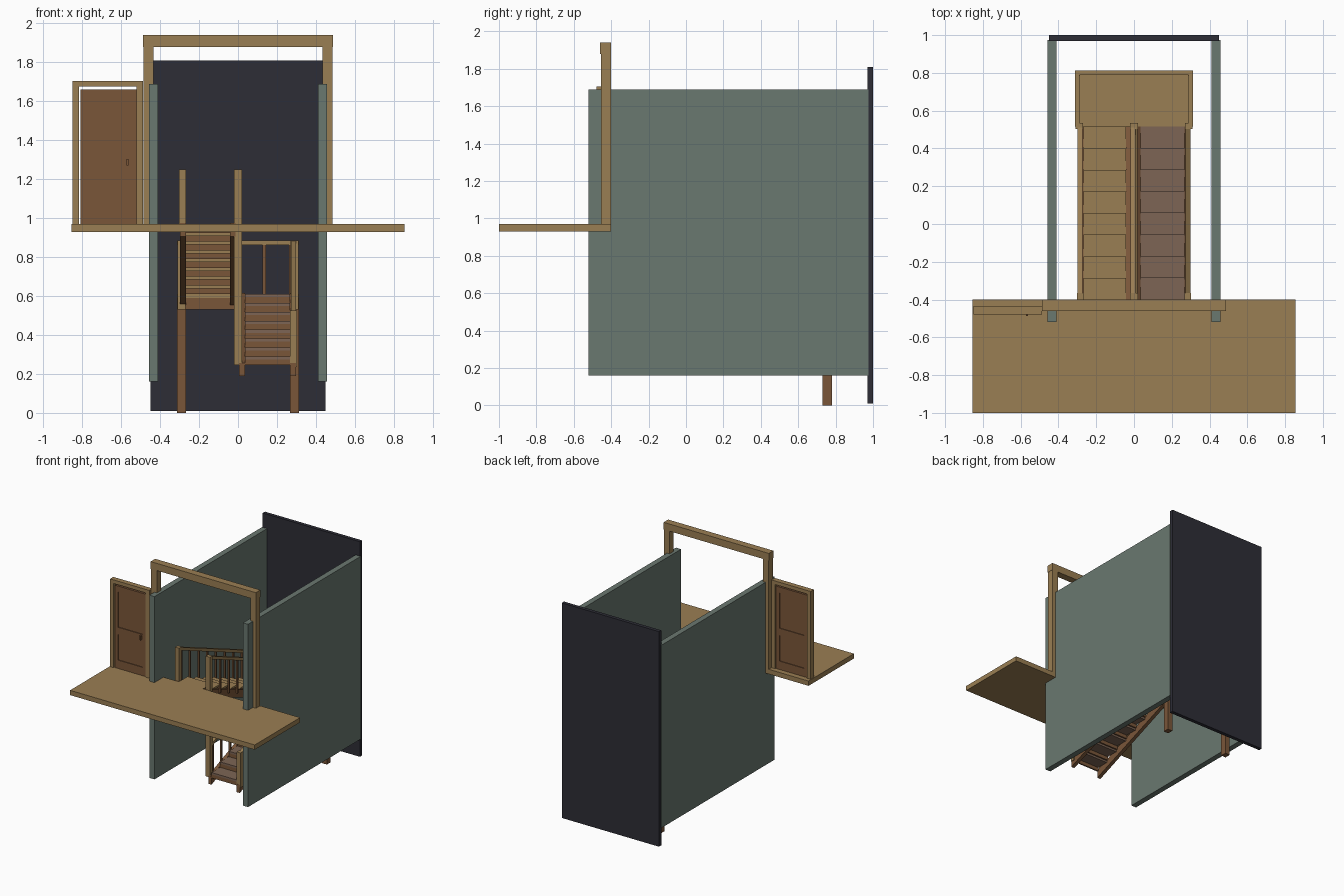
import bpy, bmesh
from mathutils import Vector

old = bpy.data.objects.get("Cube")
if old:
    bpy.data.objects.remove(old, do_unlink=True)


def material(name, hexcode):
    rgb = [int(hexcode[i:i + 2], 16) / 255 for i in (0, 2, 4)]
    col = [((c + 0.055) / 1.055) ** 2.4 for c in rgb] + [1]
    m = bpy.data.materials.new(name)
    m.use_nodes = True
    m.diffuse_color = col
    m.node_tree.nodes["Principled BSDF"].inputs["Base Color"].default_value = col
    return m


TAN = material("light_wood", "9a7e53")
BROWN = material("brown_wood", "7a5639")
TAUPE = material("taupe_tread", "7d6555")
GREEN = material("grey_green_wall", "6a7870")
DARK = material("dark_slate", "2d2d36")


def finish(bm, name, mat):
    bmesh.ops.recalc_face_normals(bm, faces=bm.faces)
    me = bpy.data.meshes.new(name)
    bm.to_mesh(me)
    bm.free()
    me.materials.append(mat)
    ob = bpy.data.objects.new(name, me)
    bpy.context.scene.collection.objects.link(ob)
    return ob


def box(name, mat, x, y, z):
    """Box from (min, max) ranges on each axis."""
    bm = bmesh.new()
    bmesh.ops.create_cube(bm, size=1)
    for v in bm.verts:
        v.co = Vector([(r[0] + r[1]) / 2 + c * (r[1] - r[0])
                       for r, c in zip((x, y, z), v.co)])
    return finish(bm, name, mat)


def slope(name, mat, x, start, end, depth):
    """Sloping beam with upright ends; start and end are (y, top z)."""
    bm = bmesh.new()
    pts = [start, end, (end[0], end[1] - depth), (start[0], start[1] - depth)]
    face = bm.faces.new([bm.verts.new((x[0], y, z)) for y, z in pts])
    ext = bmesh.ops.extrude_face_region(bm, geom=[face])["geom"]
    for v in ext:
        if isinstance(v, bmesh.types.BMVert):
            v.co.x = x[1]
    return finish(bm, name, mat)


def around(c, half):
    return (c - half, c + half)


# Heights and ends of the two flights
FLOOR, LANDING, BASE = 0.97, 0.61, 0.245
FRONT, BACK, STEPS = -0.40, 0.515, 8
RUN = (BACK - FRONT) / STEPS

# Shell: walls, back panel, upper floor
for side, s in (("left", 1), ("right", -1)):
    box(side + "_wall", GREEN, sorted((s * 0.41, s * 0.457)), (-0.52, 0.975), (0.16, 1.69))
    box(side + "_portal_post", TAN, sorted((s * 0.433, s * 0.485)), (-0.455, -0.40), (FLOOR, 1.88))
box("portal_beam", TAN, (-0.487, 0.487), (-0.46, -0.40), (1.88, 1.94))
box("back_panel", DARK, (-0.45, 0.45), (0.97, 1.0), (0.01, 1.81))
box("upper_floor", TAN, (-0.855, 0.855), (-1.0, -0.40), (0.93, FLOOR))

# Door frame
FY = (-0.478, -0.435)
box("door_frame_outer", TAN, (-0.85, -0.817), FY, (FLOOR, 1.675))
box("door_frame_inner", TAN, (-0.52, -0.487), FY, (FLOOR, 1.675))
box("door_frame_top", TAN, (-0.85, -0.487), FY, (1.675, 1.705))

# Door with two framed panels on each face
box("door_core", BROWN, (-0.808, -0.522), (-0.464, -0.450), (FLOOR, 1.66))
for y in ((-0.470, -0.464), (-0.450, -0.444)):
    for x in ((-0.808, -0.78), (-0.555, -0.522)):
        box("door_stile", BROWN, x, y, (FLOOR, 1.66))
    for z in ((FLOOR, 1.04), (1.255, 1.315), (1.61, 1.66)):
        box("door_rail", BROWN, (-0.78, -0.555), y, z)
box("door_handle", BROWN, (-0.572, -0.562), (-0.487, -0.470), (1.27, 1.305))

# Landing on two legs
LX, LY = (-0.312, 0.312), (BACK, 0.812)
box("landing_body", BROWN, LX, LY, (0.53, LANDING - 0.02))
box("landing_top", TAN, LX, LY, (LANDING - 0.02, LANDING))
for s in (-1, 1):
    box("landing_leg", BROWN, around(s * 0.29, 0.022), (0.73, 0.78), (0, 0.53))


def flight(name, x, low_z, up_dir, tread_mat, top_z):
    """Straight flight; up_dir is +1 when it climbs to the back."""
    y0 = FRONT if up_dir > 0 else BACK
    rise = (top_z - low_z) / STEPS
    for i in range(STEPS):
        a = y0 + up_dir * i * RUN
        b = a + up_dir * RUN
        z = low_z + (i + 1) * rise
        box(name + "_tread", tread_mat, x, sorted((a, b)), (z - 0.016, z))
        box(name + "_riser", BROWN, x, sorted((a, a + up_dir * 0.012)), (z - rise, z - 0.016))
    for sx in ((x[0] - 0.03, x[0]), (x[1], x[1] + 0.03)):
        slope(name + "_stringer", BROWN, sx, (y0, low_z + 0.012),
              (y0 + up_dir * RUN * STEPS, top_z + 0.005), 0.068)


flight("lower_flight", (0.035, 0.267), BASE, 1, TAUPE, LANDING)
flight("upper_flight", (-0.267, -0.042), LANDING, -1, TAN, FLOOR)

# Newel posts
RAIL = 0.275
NF, NB = around(-0.382, 0.017), around(0.52, 0.016)
box("centre_newel", TAN, around(0, 0.02), NF, (BASE, 1.25))
box("upper_newel", TAN, around(-0.285, 0.018), NF, (0.93, 1.25))
box("lower_newel", TAN, around(0.285, 0.018), NF, (BASE - 0.01, 0.525))
for x in (-0.29, 0, 0.29):
    box("landing_newel", TAN, around(x, 0.02), NB, (0.53, LANDING + RAIL))


def railing(name, x, front_z, back_z):
    """Sloping handrail with one baluster per step."""
    slope(name + "_rail", TAN, around(x, 0.013), (-0.37, front_z + RAIL),
          (0.51, back_z + RAIL), 0.025)
    for i in range(STEPS):
        y = FRONT + (i + 0.5) * RUN
        z = front_z + (back_z - front_z) * (i + 0.5) / STEPS
        box(name + "_baluster", BROWN, around(x, 0.007), around(y, 0.007),
            (z - 0.02, z + RAIL - 0.015))


railing("upper_outer", -0.285, FLOOR, LANDING)
railing("upper_inner", -0.006, FLOOR, LANDING)
railing("lower_outer", 0.285, BASE, LANDING)
railing("lower_inner", 0.006, BASE, LANDING)

# Guard rail round the landing
RZ = (LANDING + RAIL - 0.022, LANDING + RAIL)
BZ = (LANDING, RZ[0])
box("landing_back_rail", TAN, LX, (0.788, 0.812), RZ)
for i in range(-2, 3):
    box("landing_back_baluster", BROWN, around(i * 0.135, 0.008), around(0.8, 0.008), BZ)
for s in (-1, 1):
    box("landing_side_rail", TAN, around(s * 0.3, 0.012), (0.52, 0.79), RZ)
    box("landing_corner_post", BROWN, around(s * 0.298, 0.013), around(0.798, 0.013), BZ)
    for y in (0.61, 0.705):
        box("landing_side_baluster", BROWN, around(s * 0.3, 0.008), around(y, 0.008), BZ)
